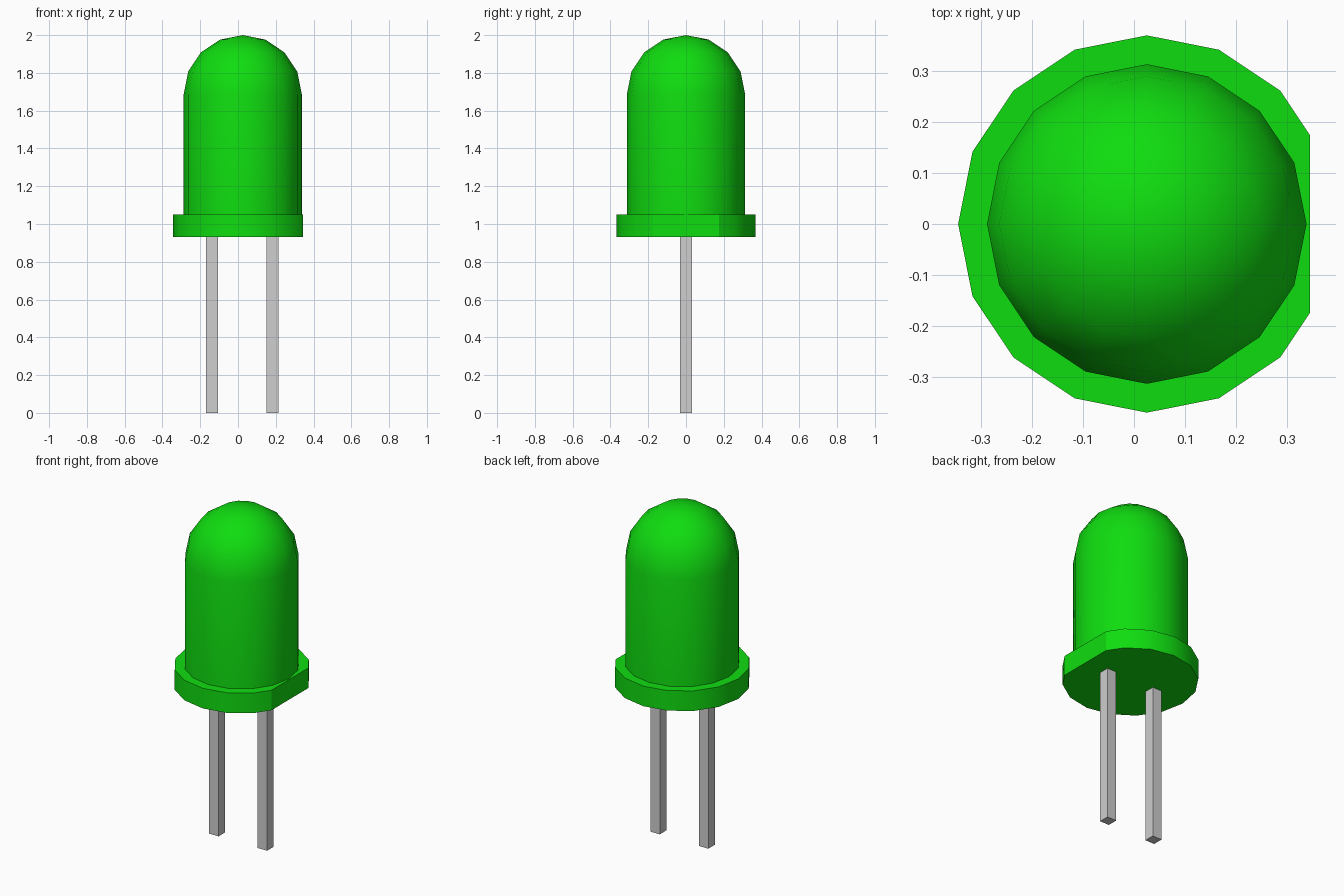
import bpy, bmesh, math
from mathutils import Matrix

if "Cube" in bpy.data.objects:
    bpy.data.objects.remove(bpy.data.objects["Cube"], do_unlink=True)

CX = 0.025        # axis of the round parts
SIDES = 16
FLANGE_BOTTOM, FLANGE_TOP = 0.93, 1.05


def material(name, rgb):
    mat = bpy.data.materials.new(name)
    mat.use_nodes = True
    mat.diffuse_color = (*rgb, 1)
    mat.node_tree.nodes["Principled BSDF"].inputs["Base Color"].default_value = (*rgb, 1)
    return mat


def finish(name, bm, mat, smooth=True):
    bmesh.ops.recalc_face_normals(bm, faces=bm.faces)
    mesh = bpy.data.meshes.new(name)
    bm.to_mesh(mesh)
    bm.free()
    mesh.materials.append(mat)
    obj = bpy.data.objects.new(name, mesh)
    bpy.context.collection.objects.link(obj)
    if smooth:
        bpy.ops.object.select_all(action='DESELECT')
        obj.select_set(True)
        bpy.context.view_layer.objects.active = obj
        bpy.ops.object.shade_smooth_by_angle(angle=math.radians(30))
    return obj


green = material("green plastic", (0.005, 0.72, 0.005))
metal = material("grey metal", (0.62, 0.62, 0.62))

# Domed lens: straight wall topped by a quarter-circle profile, revolved
R = 0.3125
profile = [(0, FLANGE_TOP - 0.01), (R, FLANGE_TOP - 0.01)]
profile += [(R * math.cos(a), 2 - R + R * math.sin(a))
            for a in (math.radians(22.5 * i) for i in range(4))]
profile += [(0, 2)]
bm = bmesh.new()
verts = [bm.verts.new((CX + r, 0, z)) for r, z in profile]
edges = [bm.edges.new(pair) for pair in zip(verts, verts[1:])]
bmesh.ops.spin(bm, geom=verts + edges, cent=(CX, 0, 0), axis=(0, 0, 1),
               angle=math.tau, steps=SIDES, use_duplicate=False)
bmesh.ops.remove_doubles(bm, verts=bm.verts, dist=1e-4)
finish("domed_lens", bm, green)

# Flange: short disc with a flat cut on its left side
bm = bmesh.new()
bmesh.ops.create_cone(bm, cap_ends=True, segments=SIDES, radius1=0.369, radius2=0.369,
                      depth=FLANGE_TOP - FLANGE_BOTTOM,
                      matrix=Matrix.Translation((CX, 0, (FLANGE_TOP + FLANGE_BOTTOM) / 2)))
bmesh.ops.bisect_plane(bm, geom=bm.verts[:] + bm.edges[:] + bm.faces[:],
                       plane_co=(0.344, 0, 0), plane_no=(1, 0, 0), clear_outer=True)
bmesh.ops.holes_fill(bm, edges=[e for e in bm.edges if e.is_boundary], sides=0)
finish("flange", bm, green)

# Two square legs
for name, x in (("right_leg", CX - 0.163), ("left_leg", CX + 0.158)):
    bm = bmesh.new()
    bmesh.ops.create_cube(bm, size=1, matrix=Matrix.Translation((x, 0, FLANGE_BOTTOM / 2))
                          @ Matrix.Diagonal((0.062, 0.062, FLANGE_BOTTOM, 1)))
    finish(name, bm, metal, smooth=False)
